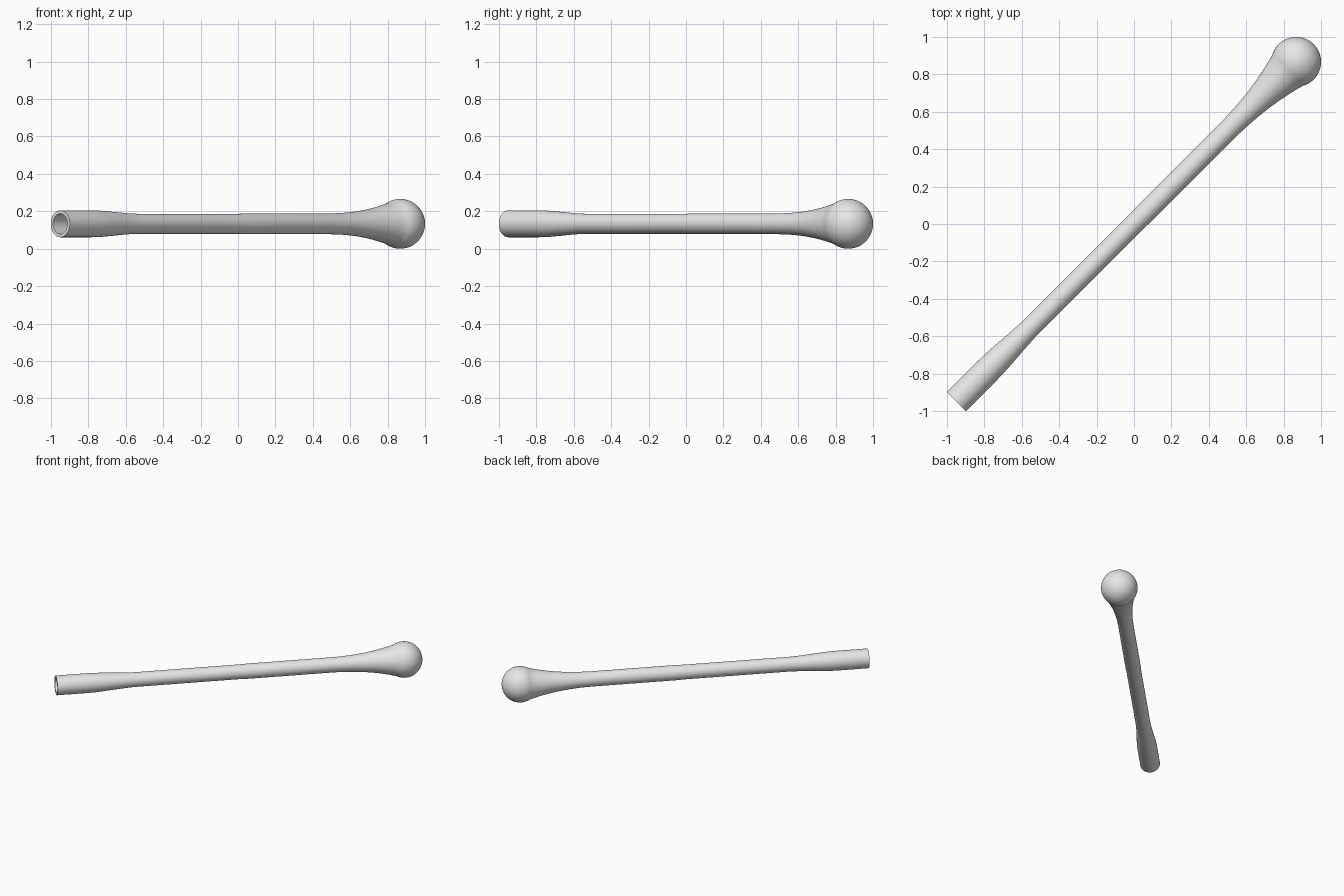
import bpy, bmesh
from math import pi, sin, cos, sqrt, acos
from mathutils import Matrix, Vector

cube = bpy.data.objects.get("Cube")
if cube:
    bpy.data.objects.remove(cube)

SEGMENTS = 64
BALL_R = 0.133
BALL_T = 0.867 * sqrt(2)      # distance of the ball centre along the diagonal
END_T = -0.95 * sqrt(2)       # open end of the tube

grey = bpy.data.materials.new("plain_grey")
grey.use_nodes = True
colour = (0.8, 0.8, 0.8, 1)
grey.diffuse_color = colour
grey.node_tree.nodes["Principled BSDF"].inputs["Base Color"].default_value = colour


def ease(a, b, steps):
    """Smooth radius change between two (position, radius) points."""
    points = []
    for i in range(1, steps + 1):
        u = i / steps
        s = u * u * (3 - 2 * u)
        points.append((a[0] + (b[0] - a[0]) * u, a[1] + (b[1] - a[1]) * s))
    return points


def lathe(name, profile):
    """Revolve (position, radius) points about x, then lay along the diagonal."""
    bm = bmesh.new()
    verts = [bm.verts.new((t, 0, r)) for t, r in profile]
    edges = [bm.edges.new(pair) for pair in zip(verts, verts[1:])]
    bmesh.ops.spin(bm, geom=verts + edges, cent=(0, 0, 0), axis=(1, 0, 0),
                   angle=2 * pi, steps=SEGMENTS, use_duplicate=False)
    bmesh.ops.remove_doubles(bm, verts=bm.verts, dist=1e-5)
    bmesh.ops.recalc_face_normals(bm, faces=bm.faces)
    bm.transform(Matrix.Translation(Vector((0, 0, BALL_R))) @ Matrix.Rotation(pi / 4, 4, "Z"))
    mesh = bpy.data.meshes.new(name)
    bm.to_mesh(mesh)
    bm.free()
    mesh.materials.append(grey)
    obj = bpy.data.objects.new(name, mesh)
    bpy.context.collection.objects.link(obj)
    bpy.ops.object.select_all(action="DESELECT")
    obj.select_set(True)
    bpy.context.view_layer.objects.active = obj
    bpy.ops.object.shade_smooth_by_angle()
    return obj


# Hollow mouth: closed bore, inner wall, flat rim
bore_r, tube_r = 0.054, 0.072
profile = [(END_T + 0.28, 0), (END_T + 0.28, bore_r), (END_T, bore_r), (END_T, tube_r)]

# Straight socket, taper to the shaft, long slim shaft
profile.append((-1.12, tube_r))
profile += ease((-1.12, tube_r), (-0.74, 0.0535), 12)
profile += [(0, 0.0535), (0.08, 0.0555), (0.66, 0.0555)]

# Flare that swells up to the ball
join_t = 1.16
join_r = sqrt(BALL_R ** 2 - (join_t - BALL_T) ** 2)
for i in range(1, 13):
    u = i / 12
    profile.append((0.66 + (join_t - 0.66) * u, 0.0555 + (join_r - 0.0555) * u ** 2.3))

# Rounded ball head
start = acos((join_t - BALL_T) / BALL_R)
for i in range(1, 25):
    a = start * (1 - i / 24)
    profile.append((BALL_T + BALL_R * cos(a), BALL_R * sin(a)))

lathe("ball_headed_rod", profile)
